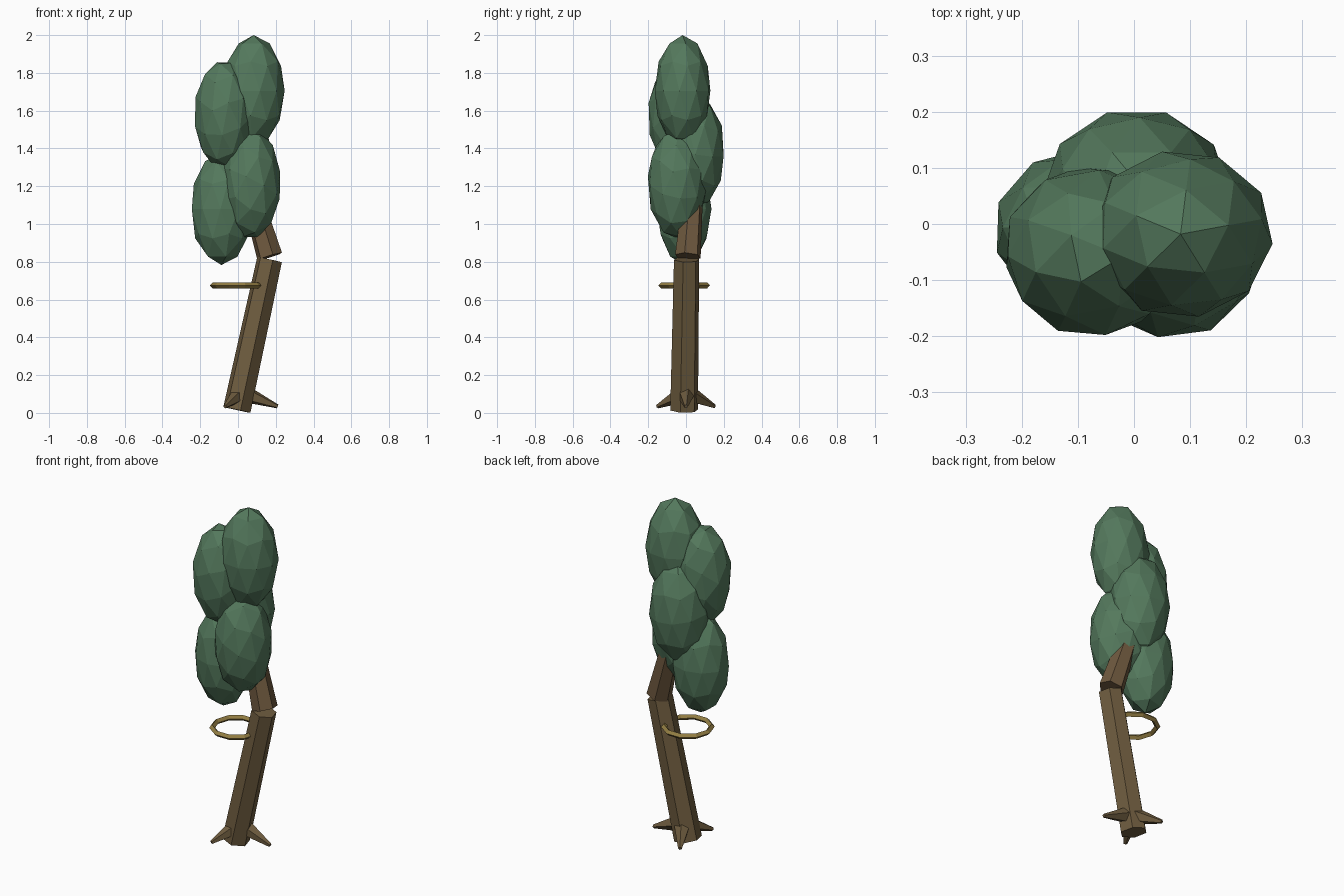
import bpy, math
from mathutils import Vector, Euler, Matrix

if "Cube" in bpy.data.objects:
    bpy.data.objects.remove(bpy.data.objects["Cube"])


def material(name, rgb):
    m = bpy.data.materials.new(name)
    m.diffuse_color = (*rgb, 1)
    m.use_nodes = True
    m.node_tree.nodes["Principled BSDF"].inputs["Base Color"].default_value = m.diffuse_color
    return m


GREEN = material("leaf green", (0.088, 0.19, 0.108))
BARK = material("bark brown", (0.158, 0.108, 0.050))
BRANCH = material("branch brown", (0.155, 0.098, 0.048))
GOLD = material("ring gold", (0.29, 0.205, 0.055))


def finish(name, mat):
    ob = bpy.context.object
    ob.name = name
    ob.data.materials.append(mat)
    return ob


def limb(name, a, b, r1, r2, sides, mat, twist=0):
    """Tapered prism running from point a to point b."""
    a, b = Vector(a), Vector(b)
    d = b - a
    bpy.ops.mesh.primitive_cone_add(vertices=sides, radius1=r1, radius2=r2, depth=d.length)
    ob = finish(name, mat)
    ob.data.transform(Matrix.Rotation(twist, 4, 'Z'))
    # tilt without rolling about the axis
    q = Vector((0, 0, 1)).rotation_difference(d)
    ob.data.transform(Matrix.Translation((a + b) / 2) @ q.to_matrix().to_4x4())
    return ob


def blob(name, centre, size, turn):
    """Faceted ellipsoid of leaves; turn rotates the facets."""
    bpy.ops.mesh.primitive_ico_sphere_add(subdivisions=2, radius=1)
    ob = finish(name, GREEN)
    ob.data.transform(Euler(turn).to_matrix().to_4x4())
    ob.data.transform(Matrix.Translation(centre) @ Matrix.Diagonal((*size, 1)))
    return ob


# Leaning trunk and the bent upper piece
limb("trunk", (-0.006, -0.01, 0.016), (0.167, 0.003, 0.812), 0.076, 0.069, 6, BARK, 0.26)
limb("upper_trunk", (0.168, 0.010, 0.828), (0.075, 0.035, 1.14), 0.070, 0.056, 6, BRANCH, 0.26)

# Three roots around the base
for i in range(3):
    a = i * math.tau / 3
    c, s = math.cos(a), math.sin(a)
    limb(f"root_{i + 1}", (0.02 + 0.025 * c, 0.025 * s, 0.098),
         (0.025 + 0.185 * c, 0.175 * s, 0.034), 0.046, 0.011, 5, BARK)

# Ring hanging on the trunk
bpy.ops.mesh.primitive_torus_add(location=(-0.005, -0.01, 0.675), major_radius=0.128,
                                 minor_radius=0.016, major_segments=10, minor_segments=4)
finish("ring", GOLD)

# Crown of five leaf clumps
blob("leaves_top", (0.083, -0.018, 1.705), (0.165, 0.150, 0.295), (0, 0, 0.2))
blob("leaves_left", (-0.073, -0.048, 1.578), (0.161, 0.155, 0.292), (0.25, -0.3, 0.5))
blob("leaves_right", (0.068, -0.048, 1.215), (0.160, 0.157, 0.295), (0.2, 0.2, 1.1))
blob("leaves_low", (-0.088, -0.010, 1.080), (0.163, 0.145, 0.297), (0, 0, 0.6))
blob("leaves_back", (0.005, 0.050, 1.385), (0.170, 0.157, 0.300), (0, 0.1, 0.94))
